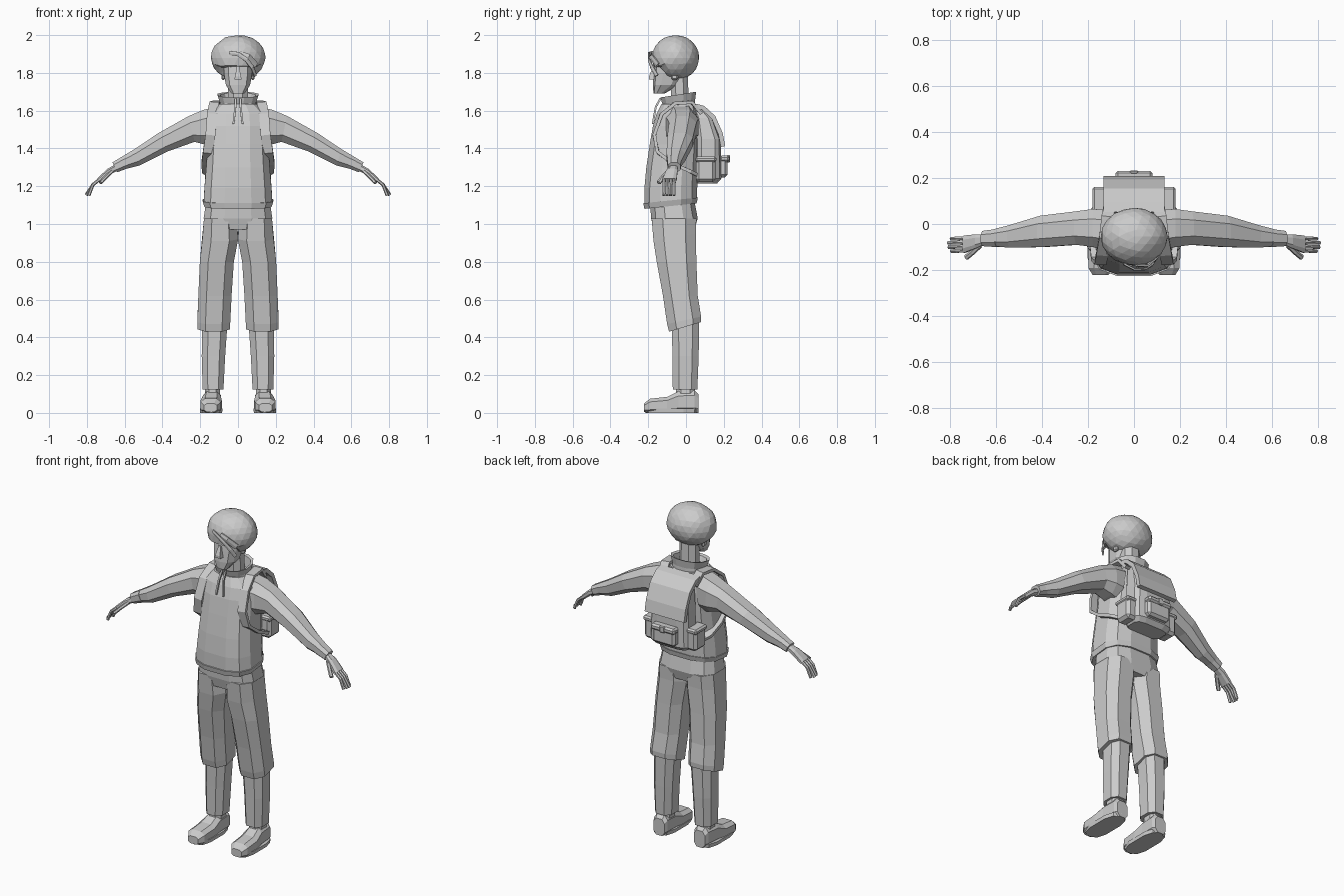
import bpy, bmesh, math
from mathutils import Vector

default_cube = bpy.data.objects.get("Cube")
if default_cube:
    bpy.data.objects.remove(default_cube, do_unlink=True)

grey = bpy.data.materials.new("plain grey")
grey.use_nodes = True
colour = (.6, .6, .6, 1)
grey.diffuse_color = colour
grey.node_tree.nodes["Principled BSDF"].inputs["Base Color"].default_value = colour


def finish(name, bm, mirror=False):
    """Turn a bmesh into a named object, optionally mirrored to the other side."""
    bmesh.ops.recalc_face_normals(bm, faces=bm.faces[:])
    mesh = bpy.data.meshes.new(name)
    bm.to_mesh(mesh)
    bm.free()
    mesh.materials.append(grey)
    obj = bpy.data.objects.new(name, mesh)
    bpy.context.collection.objects.link(obj)
    if mirror:
        modifier = obj.modifiers.new("mirror", "MIRROR")
        modifier.use_mirror_merge = False
    return obj


def unit_ring(sides, power):
    """Rounded-square outline that fills the square from -1 to 1."""
    points = []
    for i in range(sides):
        angle = math.tau * (i + .5) / sides
        points.append([math.copysign(abs(v) ** (2 / power), v)
                       for v in (math.cos(angle), math.sin(angle))])
    widest = max(p[0] for p in points)
    deepest = max(p[1] for p in points)
    return [(p[0] / widest, p[1] / deepest) for p in points]


def loft(name, sections, sides=8, power=2.4, mirror=False, caps=True):
    """Skin a row of sections, each a centre and two half axes."""
    bm = bmesh.new()
    outline = unit_ring(sides, power)
    rings = [[bm.verts.new(c + a * u + b * v) for u, v in outline]
             for c, a, b in sections]
    for low, high in zip(rings, rings[1:]):
        for i in range(sides):
            j = (i + 1) % sides
            bm.faces.new((low[i], low[j], high[j], high[i]))
    if caps:
        bm.faces.new(rings[0])
        bm.faces.new(rings[-1])
    return finish(name, bm, mirror)


def level(z, x, half, back_of, front_of, tilt=0):
    """Horizontal section; tilt lifts the back edge."""
    depth = (front_of - back_of) / 2
    return (Vector((x, (back_of + front_of) / 2, z)),
            Vector((half, 0, 0)), Vector((0, depth, tilt)))


def sleeve(top_x, top_z, low_x, low_z, front, back):
    """Section across the arm, from its upper edge to its lower edge."""
    top = Vector((top_x, (front + back) / 2, top_z))
    low = Vector((low_x, (front + back) / 2, low_z))
    return ((top + low) / 2, (top - low) / 2, Vector((0, (back - front) / 2, 0)))


def upright(y, x, half, low, high):
    """Section facing the front, used along the shoes."""
    return (Vector((x, y, (low + high) / 2)),
            Vector((half, 0, 0)), Vector((0, 0, (high - low) / 2)))


def ribbon(name, path, width, thick, across=(1, 0, 0), sides=4, mirror=True):
    """Strip or tube along a path; its width lies along the given direction."""
    points = [Vector(p) for p in path]
    sections = []
    for i, point in enumerate(points):
        tangent = points[min(i + 1, len(points) - 1)] - points[max(i - 1, 0)]
        normal = tangent.cross(Vector(across)).normalized()
        side = normal.cross(tangent).normalized()
        sections.append((point, side * width, normal * thick))
    return loft(name, sections, sides, 2, mirror)


def block(name, centre, size, bevel, mirror=False):
    bm = bmesh.new()
    bmesh.ops.create_cube(bm, size=1)
    for v in bm.verts:
        v.co = Vector([c + s * k for c, s, k in zip(centre, size, v.co)])
    bmesh.ops.bevel(bm, geom=bm.edges[:], offset=bevel, segments=1, affect="EDGES")
    return finish(name, bm, mirror)


# Trousers: hips, wide legs to below the knee, narrow lower legs
loft("hips", [level(.97, 0, .15, -.17, .045), level(1.03, 0, .182, -.185, .062),
              level(1.12, 0, .168, -.19, .045)], 12, 2.8)
loft("trouser_leg", [level(.93, .094, .095, -.172, .052, .02),
                     level(1.03, .095, .085, -.182, .055),
                     ][::-1] + [level(.8, .112, .09, -.155, .055),
                                level(.62, .122, .088, -.122, .062),
                                level(.49, .128, .087, -.1, .08, .02),
                                level(.455, .128, .086, -.09, .078, .025)],
     8, 2.6, True)
loft("lower_leg", [level(.5, .122, .068, -.075, .07), level(.3, .13, .062, -.072, .067),
                   level(.125, .132, .055, -.07, .06)], 8, 2.6, True)

# Shoes
loft("ankle", [level(.15, .135, .038, -.05, .045), level(.08, .135, .042, -.055, .05)],
     8, 2.4, True)
loft("shoe", [upright(-.222, .145, .034, .005, .05), upright(-.19, .144, .054, 0, .075),
              upright(-.1, .142, .056, 0, .085), upright(-.04, .139, .048, 0, .115),
              upright(.045, .136, .045, 0, .12), upright(.065, .136, .036, 0, .1)],
     8, 3, True)
loft("shoe_sole", [level(0, .142, .058, -.215, .062), level(.022, .142, .06, -.222, .066)],
     10, 3, True)

# Jacket body, hem band and open collar
loft("jacket", [level(1.115, 0, .182, -.22, .058, .015), level(1.2, 0, .177, -.22, .06, .01),
                level(1.3, 0, .168, -.21, .064), level(1.42, 0, .16, -.192, .07),
                level(1.52, 0, .162, -.175, .072), level(1.585, 0, .155, -.155, .066),
                level(1.635, 0, .1, -.13, .052)], 12, 2.8)
loft("jacket_hem", [level(1.095, 0, .178, -.22, .056, .015),
                    level(1.125, 0, .187, -.226, .063, .015)], 12, 2.8)
loft("collar", [level(1.61, 0, .1, -.13, .05), level(1.645, 0, .095, -.125, .048, .01),
                level(1.685, 0, .108, -.135, .054, .015),
                level(1.68, 0, .092, -.118, .04, .015),
                level(1.63, 0, .08, -.1, .03)], 12, 2.2, caps=False)
ribbon("drawstring", [(.012, -.135, 1.665), (.014, -.16, 1.62), (.024, -.176, 1.53)],
       .005, .005)

# Sleeves and cuffs
loft("sleeve", [sleeve(.1, 1.625, .13, 1.41, -.115, .06),
                sleeve(.18, 1.605, .175, 1.42, -.1, .065),
                sleeve(.26, 1.572, .23, 1.435, -.09, .055),
                sleeve(.42, 1.482, .37, 1.385, -.1, .036),
                sleeve(.55, 1.395, .52, 1.31, -.103, -.005),
                sleeve(.625, 1.35, .6, 1.29, -.095, -.025)], 8, 2.4, True)
loft("cuff", [sleeve(.605, 1.362, .575, 1.298, -.1, -.022),
              sleeve(.665, 1.326, .64, 1.274, -.096, -.03)], 8, 2.6, True)

# Hands: palm, fingers and thumb
loft("palm", [sleeve(.645, 1.318, .635, 1.284, -.086, -.045),
              sleeve(.69, 1.293, .677, 1.262, -.105, -.045),
              sleeve(.745, 1.242, .727, 1.222, -.125, -.05)], 8, 2.6, True)
for number, tip in enumerate((.792, .804, .802, .79)):
    y = -.061 - number * .018
    ribbon("finger_" + str(number + 1),
           [(.728, y, 1.24), (.768, y - .002, 1.208), (tip, y - .003, 1.152)],
           .008, .009, (0, 1, 0), 6)
ribbon("thumb", [(.668, -.092, 1.278), (.7, -.122, 1.248), (.728, -.145, 1.218)],
       .011, .01, (0, 1, 0), 6)

# Neck and face
loft("neck", [level(1.6, 0, .055, -.075, .015), level(1.8, 0, .052, -.085, .01)], 8, 2.2)
loft("face", [level(1.69, 0, .034, -.172, -.115), level(1.735, 0, .064, -.176, -.035),
              level(1.8, 0, .075, -.172, 0), level(1.88, 0, .072, -.165, 0)], 10, 2.5)
loft("nose", [level(1.765, 0, .02, -.196, -.16), level(1.78, 0, .016, -.196, -.16),
              level(1.83, 0, .007, -.176, -.16)], 4, 2)
block("ear", (.078, -.06, 1.79), (.02, .035, .055), .007, True)

# Faceted hair, raised over the brow
hair = bmesh.new()
bmesh.ops.create_icosphere(hair, subdivisions=3, radius=1)
for v in hair.verts:
    ripple = 1 + .018 * math.sin(v.co.x * 7 + v.co.z * 5) * math.cos(v.co.y * 6)
    low_front = v.co.y < -.45 and v.co.z < -.2
    p = v.co * ripple
    p.z = -.3 + p.z * .2 if low_front else p.z
    v.co = Vector((p.x * .145, p.y * .125 - .055, p.z * .12 + 1.88))
finish("hair", hair)
ribbon("fringe_strand", [(-.045, -.172, 1.905), (0, -.196, 1.9), (.045, -.196, 1.87),
                         (.075, -.18, 1.83), (.092, -.155, 1.785)],
       .011, .006, (0, 0, 1), 6, False)
ribbon("fringe_lock", [(.01, -.178, 1.9), (.055, -.182, 1.885), (.095, -.15, 1.84)],
       .016, .007, (0, 0, 1), 6, False)

# Backpack body, lid, pockets and straps
loft("backpack", [level(1.215, 0, .11, .055, .165), level(1.24, 0, .128, .05, .187),
                  level(1.45, 0, .122, .05, .185), level(1.56, 0, .105, .045, .142),
                  level(1.615, 0, .085, .035, .085)], 12, 4)
ribbon("backpack_lid", [(0, .05, 1.625), (0, .09, 1.615), (0, .145, 1.565),
                        (0, .182, 1.48), (0, .196, 1.41)], .132, .012, mirror=False)
block("front_pocket", (0, .195, 1.3), (.15, .05, .105), .014)
block("front_pocket_flap", (0, .205, 1.345), (.16, .052, .035), .01)
block("buckle", (0, .225, 1.345), (.035, .016, .04), .005)
block("side_pocket", (.14, .105, 1.285), (.07, .105, .125), .016, True)
block("side_pocket_flap", (.143, .105, 1.342), (.074, .112, .03), .009, True)
ribbon("shoulder_strap", [(.105, .08, 1.585), (.115, .03, 1.645), (.125, -.06, 1.638),
                          (.138, -.13, 1.58), (.146, -.168, 1.47), (.16, -.15, 1.38),
                          (.168, -.07, 1.32), (.165, .02, 1.28), (.12, .08, 1.25)],
       .026, .009)
